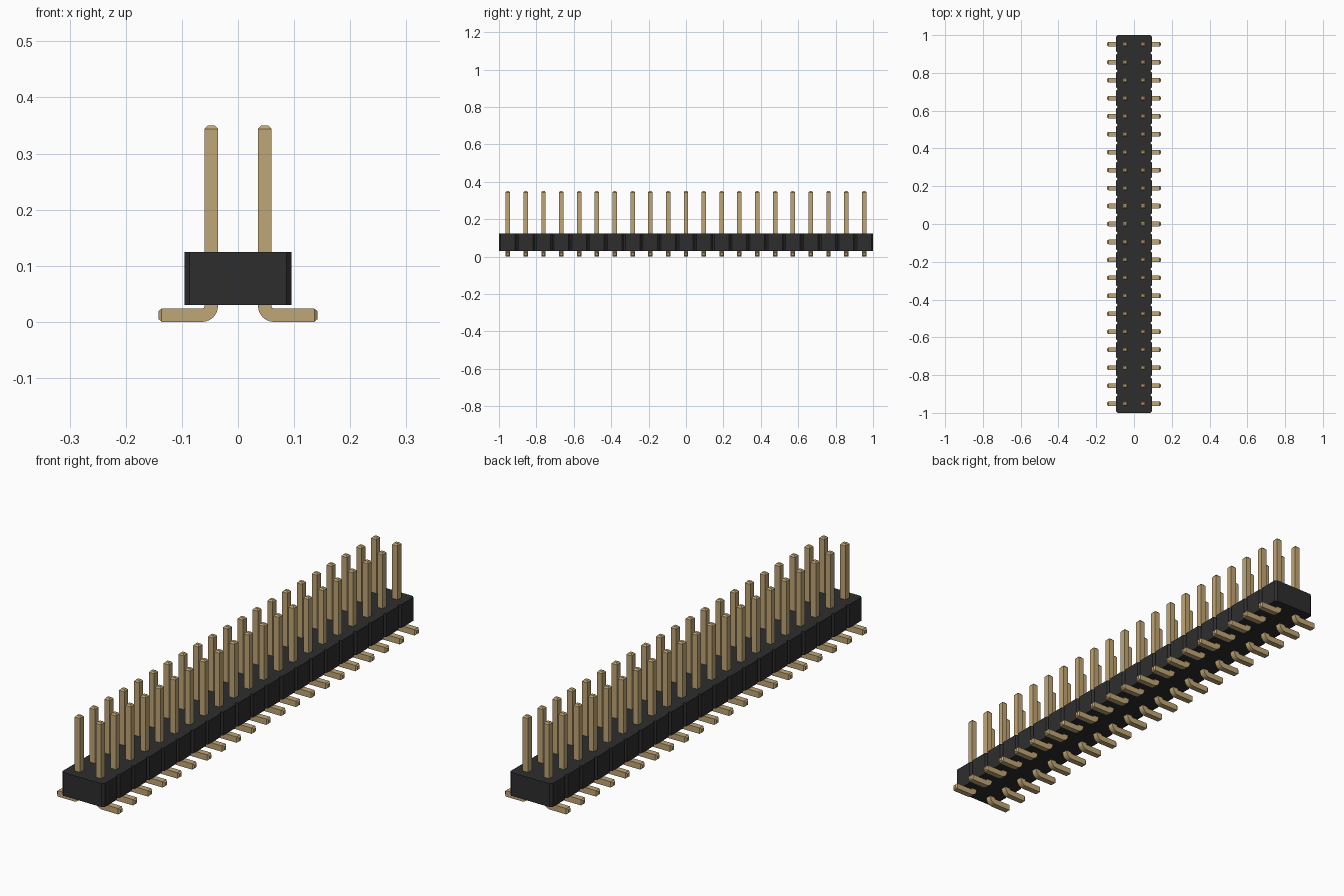
import bpy, bmesh
from math import sin, cos, pi
from mathutils import Vector

cube = bpy.data.objects.get("Cube")
if cube:
    bpy.data.objects.remove(cube)

COUNT = 21
PITCH = 2 / COUNT
HALF = 0.012          # half the pin thickness
BEND = 0.0165         # bend radius of the pin centre line
CHAMFER = 0.009


def material(name, color):
    mat = bpy.data.materials.new(name)
    mat.use_nodes = True
    mat.diffuse_color = color
    bsdf = next(n for n in mat.node_tree.nodes if n.type == 'BSDF_PRINCIPLED')
    bsdf.inputs["Base Color"].default_value = color
    return mat


def finish(bm, name, mat):
    bmesh.ops.recalc_face_normals(bm, faces=bm.faces)
    mesh = bpy.data.meshes.new(name)
    bm.to_mesh(mesh)
    bm.free()
    mesh.materials.append(mat)
    return mesh


def place(name, mesh, location=(0, 0, 0), turn=0):
    obj = bpy.data.objects.new(name, mesh)
    obj.location = location
    obj.rotation_euler.z = turn
    bpy.context.collection.objects.link(obj)
    return obj


black = material("black plastic", (0.027, 0.027, 0.027, 1))
gold = material("gold metal", (0.53, 0.385, 0.18, 1))

# Housing: one outline with a V notch between neighbouring cells
side = []
for i in range(COUNT):
    y0 = -1 + i * PITCH
    y1 = y0 + PITCH
    side += [(PITCH - CHAMFER, y0), (PITCH, y0 + CHAMFER), (PITCH, y1 - CHAMFER)]
side.append((PITCH - CHAMFER, 1))
outline = side + [(-x, y) for x, y in reversed(side)]
bm = bmesh.new()
base = bm.faces.new([bm.verts.new((x, y, 0.03)) for x, y in outline])
top = bmesh.ops.extrude_face_region(bm, geom=[base], use_keep_orig=True)
bmesh.ops.translate(bm, vec=(0, 0, 0.095),
                    verts=[g for g in top["geom"] if isinstance(g, bmesh.types.BMVert)])
place("housing", finish(bm, "housing", black))

# Pin: square section swept down, round the bend and out along the foot
TIP, FOOT = 0.35, 0.142 - PITCH / 2
path = [(0, TIP, 0, 0.55), (0, TIP - 0.006, 0, 1)]
for k in range(7):
    a = k / 6 * pi / 2
    path.append((BEND * (1 - cos(a)), HALF + BEND * (1 - sin(a)), a, 1))
path += [(FOOT - 0.006, HALF, pi / 2, 1), (FOOT, HALF, pi / 2, 0.55)]

bm = bmesh.new()
rings = []
for x, z, a, scale in path:
    h = HALF * scale
    across = Vector((cos(a), 0, sin(a))) * h
    depth = Vector((0, h, 0))
    centre = Vector((x, 0, z))
    rings.append([bm.verts.new(centre + across * u + depth * v)
                  for u, v in ((-1, -1), (1, -1), (1, 1), (-1, 1))])
for r, s in zip(rings, rings[1:]):
    for j in range(4):
        k = (j + 1) % 4
        bm.faces.new((r[j], r[k], s[k], s[j]))
bm.faces.new(rings[0])
bm.faces.new(rings[-1])
pin = finish(bm, "pin", gold)

# Two mirrored rows of pins
for i in range(COUNT):
    y = -1 + (i + 0.5) * PITCH
    place(f"left_pin_{i + 1}", pin, (PITCH / 2, y, 0))
    place(f"right_pin_{i + 1}", pin, (-PITCH / 2, y, 0), pi)
